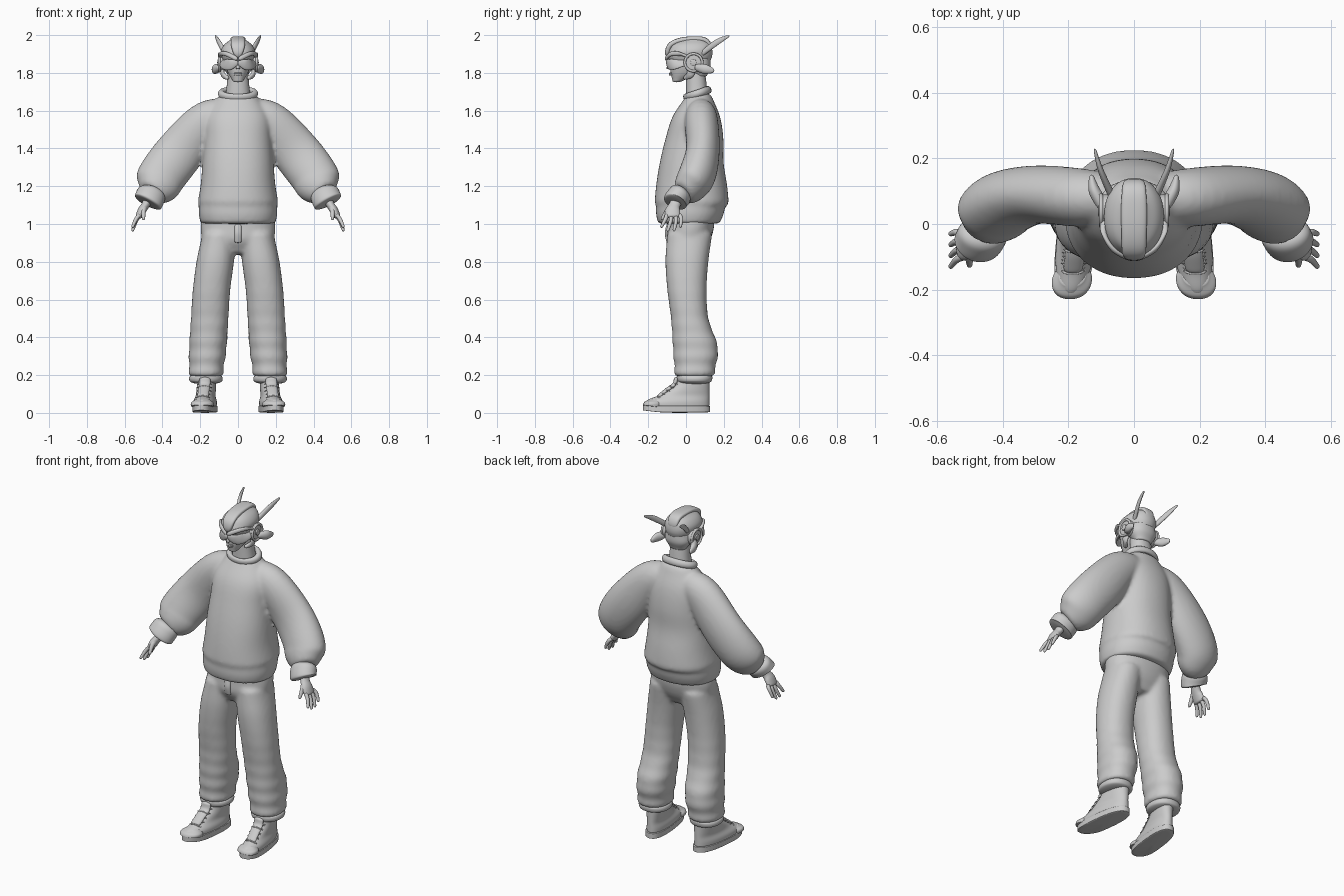
import bpy, bmesh, math
from mathutils import Vector

if "Cube" in bpy.data.objects:
    bpy.data.objects.remove(bpy.data.objects["Cube"])

clay = bpy.data.materials.new("clay_grey")
clay.use_nodes = True
clay.diffuse_color = (.6, .6, .6, 1)
clay.node_tree.nodes["Principled BSDF"].inputs["Base Color"].default_value = clay.diffuse_color

ACROSS, DEPTH, UP = Vector((1, 0, 0)), Vector((0, 1, 0)), Vector((0, 0, 1))
HEAD = Vector((0, 0, 1.8))
WRIST = Vector((.47, -.05, 1.13))
FOOT = Vector((.17, 0, 0))


def along(values, t):
    """Smooth interpolation through a list of evenly spaced values."""
    if not isinstance(values, list):
        return values
    last = len(values) - 1
    i = min(int(t * last), last - 1)
    f = t * last - i
    before, start, end, after = (values[min(max(i + k, 0), last)] for k in (-1, 0, 1, 2))
    bend = (start - end) * 3 + after - before
    curve = before * 2 - start * 5 + end * 4 - after
    return start + ((end - before) + (curve + bend * f) * f) * f * .5


def rounding(t, cap):
    """Shrinks both ends of a tube into a dome."""
    inset = max(0, 1 - min(t, 1 - t) / cap) if cap else 0
    return max(.05, math.sqrt(1 - inset * inset))


def corner(value, power):
    return math.copysign(abs(value) ** (2 / power), value)


def tube(points, wide, deep, ref=DEPTH, axis=None, power=2, sides=20, steps=16, cap=.1):
    """Rings swept along a smooth path; deep is the radius measured along ref."""
    path = [Vector(p) for p in points]
    centres = [along(path, s / steps) for s in range(steps + 1)]
    rings = []
    for s, centre in enumerate(centres):
        t = s / steps
        tangent = axis or (centres[min(s + 1, steps)] - centres[max(s - 1, 0)]).normalized()
        u = ref.cross(tangent).normalized()
        v = tangent.cross(u)
        u, v = u * along(wide, t) * rounding(t, cap), v * along(deep, t) * rounding(t, cap)
        angles = [math.tau * k / sides for k in range(sides)]
        rings.append([centre + u * corner(math.cos(a), power) + v * corner(math.sin(a), power)
                      for a in angles])
    return rings


def stack(bottom, top, width, front, back, shift=0, folds=0, power=2.2, steps=16, cap=0):
    """Level rings from half widths and front and back outlines; folds ripple the lower end."""
    centres, wide, deep = [], [], []
    for s in range(steps + 1):
        t = s / steps
        ripple = folds * math.sin(t * math.tau * 9) * (1 - t) ** 3
        near, far = along(front, t), along(back, t)
        centres.append((along(shift, t), (near + far) / 2, bottom + (top - bottom) * t))
        wide.append(along(width, t) + ripple)
        deep.append((far - near) / 2 + ripple)
    return tube(centres, wide, deep, axis=UP, power=power, sides=24, steps=steps, cap=cap)


def build(name, middle=(), paired=(), at=Vector(), warp=None, blend=0):
    """Skins the ring lists into one object; paired parts are made on both sides."""
    bm = bmesh.new()
    for rings, side in [(r, 1) for r in middle] + [(r, s) for r in paired for s in (1, -1)]:
        loops = []
        for ring in rings:
            placed = [(warp(p) if warp else p) + at for p in ring]
            loops.append([bm.verts.new((p.x * side, p.y, p.z)) for p in placed])
        for low, high in zip(loops, loops[1:]):
            for k in range(len(low)):
                bm.faces.new((low[k - 1], low[k], high[k], high[k - 1]))
        bm.faces.new(loops[0][::-1])
        bm.faces.new(loops[-1])
    bmesh.ops.recalc_face_normals(bm, faces=bm.faces)
    for face in bm.faces:
        face.smooth = True
    mesh = bpy.data.meshes.new(name)
    bm.to_mesh(mesh)
    bm.free()
    mesh.materials.append(clay)
    part = bpy.data.objects.new(name, mesh)
    bpy.context.collection.objects.link(part)
    part.modifiers.new("round", "SUBSURF").levels = 1
    if blend:
        remesh = part.modifiers.new("blend", "REMESH")
        remesh.mode, remesh.voxel_size, remesh.use_smooth_shade = "VOXEL", blend, True
        part.modifiers.new("soften", "SMOOTH").iterations = 5


def ring(name, location, rotation, scale, radius, thickness):
    bpy.ops.mesh.primitive_torus_add(location=location, rotation=rotation,
                                     major_radius=radius, minor_radius=thickness)
    part = bpy.context.object
    part.name, part.scale = name, scale
    part.data.materials.append(clay)
    bpy.ops.object.shade_smooth()


# Sweater: hem, body and sleeves blended together
hem = stack(bottom=1, top=1.1, width=[.2, .21, .21], front=[-.15, -.16, -.16], back=[.18, .2, .21])
body = stack(bottom=1.08, top=1.7, width=[.22, .2, .19, .18, .17, .09],
             front=[-.17, -.16, -.14, -.11, -.07, .01], back=[.23, .22, .2, .2, .18, .13])
sleeve = tube([(.05, .08, 1.58), (.16, .08, 1.55), (.3, .09, 1.39), (.4, .06, 1.26), (.43, .02, 1.2),
               (.46, -.02, 1.16)], wide=[.08, .11, .13, .13, .12, .07], deep=[.07, .09, .09, .1, .09, .06],
              cap=0)
build("sweater", middle=[hem, body], paired=[sleeve], blend=.011)
cuff = tube([(-.02, .04, .05), (0, 0, 0), (.01, -.01, -.02)], wide=.08, deep=.065, cap=.3)
build("sleeve_cuff", paired=[cuff], at=WRIST)
ring("collar", (0, .06, 1.69), (.33, 0, 0), (1.1, .8, 1.2), radius=.08, thickness=.017)

# Trousers: hips and legs blended together, with gathered folds near the ankle
hips = stack(bottom=.84, top=1.06, width=[.15, .19, .2, .19], front=[-.06, -.1, -.1, -.1],
             back=[.09, .13, .15, .15])
leg = stack(bottom=.19, top=.96, width=[.09, .1, .1, .1, .1, .09], shift=[.17, .16, .15, .14, .12, .1],
            front=[-.06, -.07, -.08, -.1, -.11, -.1], back=[.15, .17, .12, .11, .12, .14],
            folds=.005, steps=48)
build("trousers", middle=[hips], paired=[leg], blend=.011)
build("trouser_cuff", paired=[stack(bottom=.15, top=.21, width=[.08, .09, .08], front=[-.04, -.05, -.05],
                                    back=[.13, .14, .14], cap=.3)], at=FOOT)
build("fly_flap", middle=[tube([(0, -.09, 1), (0, -.1, .95), (0, -.09, .9)], wide=.02, deep=.012)])


# Shoes, turned out slightly with raised toes
def splay(p):
    return Vector((p.x - p.y * .11, p.y, p.z + max(0, -p.y - .15) * .12))


sole = stack(bottom=0, top=.04, width=.062, front=-.23, back=.13, power=2.5, cap=.02)
upper = stack(bottom=.03, top=.18, width=[.06, .06, .05, .05, .05, .05],
              front=[-.22, -.21, -.15, -.1, -.06, -.05], back=.125)
toe = stack(bottom=.03, top=.07, width=[.06, .06, .04], front=[-.23, -.22, -.19], back=-.12)
tongue = tube([(0, -.15, .08), (0, -.1, .12), (0, -.06, .15), (0, -.05, .19)], wide=.013, deep=.03, ref=ACROSS)
laces = []
for row in range(5):
    y, z = -.15 + row * .022, .09 + row * .018
    for lean in (-.006, .006):
        arch = [(side * .04, y + side * lean + side * side * .015, z - side * side * .012)
                for side in (-1, -.5, 0, .5, 1)]
        laces.append(tube(arch, wide=.005, deep=.005, sides=6, steps=6))
for name, parts in (("shoe_sole", [sole]), ("shoe_upper", [upper]), ("toe_cap", [toe]),
                    ("shoe_tongue", [tongue]), ("shoe_laces", laces)):
    build(name, paired=parts, at=FOOT, warp=splay)

# Hands: palm, four fingers and a thumb
digits = [tube([(0, .01, .01), (.02, -.01, -.03), (.04, -.02, -.06), (.06, -.02, -.1)],
               wide=[.025, .022, .022, .017], deep=[.03, .03, .04, .04])]
for finger, length in enumerate((.05, .07, .07, .05)):
    y, fan = -.05 + finger * .022, (finger - 1.5) * .006
    digits.append(tube([(.05, y, -.08), (.07, y + fan, -.08 - length * .5), (.09, y + fan * 2 - .015, -.1 - length)],
                       wide=[.012, .011, .008], deep=[.012, .011, .008], sides=10))
digits.append(tube([(.02, -.02, -.03), (.03, -.05, -.06), (.03, -.08, -.11)],
                   wide=[.016, .014, .008], deep=[.016, .014, .008], sides=10))
build("hand", paired=digits, at=WRIST)

# Neck and face
build("neck", middle=[stack(bottom=-.16, top=.03, width=[.07, .06, .055], front=0, back=[.12, .11, .1])], at=HEAD)
build("face", middle=[stack(bottom=-.05, top=.12, width=[.025, .05, .065, .07, .07],
                            front=[-.07, -.08, -.085, -.085, -.08], back=[-.03, .06, .1, .11, .11])], at=HEAD)
build("nose", middle=[tube([(0, -.08, .07), (0, -.09, .04), (0, -.09, .02)], wide=[.008, .01, .014],
                           deep=.012, ref=ACROSS)], at=HEAD)
lips = [tube([(-.02, -.076, z), (0, -.085, z), (.02, -.076, z)], wide=.005, deep=.005) for z in (-.01, -.003)]
build("lips", middle=lips, at=HEAD)

# Helmet shell, crest, brow and visor
shell = stack(bottom=.06, top=.185, width=[.08, .09, .09, .07, .03], front=[-.09, -.1, -.09, -.07, -.01],
              back=[.13, .14, .14, .13, .09])
nape = stack(bottom=-.02, top=.08, width=[.05, .08, .08], front=[.04, 0, -.02], back=[.11, .13, .13])
build("helmet", middle=[shell, nape], at=HEAD)
crest = tube([(0, -.1, .08), (0, -.09, .14), (0, -.04, .17), (0, .04, .18), (0, .11, .17), (0, .13, .11)],
             wide=.014, deep=[.02, .036, .038, .04, .036, .03], ref=ACROSS, power=3)
build("helmet_crest", middle=[crest], at=HEAD)
brow = tube([(0, -.11, .07), (.06, -.08, .1), (.09, -.03, .1), (.09, .02, .08)], wide=.012, deep=.008)
visor = tube([(0, -.1, .06), (.04, -.09, .045), (.07, -.06, .045), (.09, .01, .055)],
             wide=[.014, .028, .028, .016], deep=.008)
build("helmet_brow", paired=[brow], at=HEAD)
build("visor", paired=[visor], at=HEAD)

# Ear pods with rings, jaw guards, rear fins and antennae
pod = tube([(.07, .04, .055), (.1, .04, .055)], wide=.05, deep=.05, cap=.05)
hub = tube([(.09, .04, .055), (.11, .04, .055)], wide=.017, deep=.017, cap=.2)
jaw = tube([(.08, .03, .02), (.08, .02, -.01), (.05, -.01, -.03)], wide=[.024, .02, .008], deep=.011, ref=ACROSS)
fin = tube([(.09, .05, .03), (.12, .1, .02), (.13, .15, .01)], wide=[.018, .018, .006], deep=[.016, .026, .01], ref=UP)
antenna = tube([(.06, .07, .09), (.1, .16, .16), (.12, .23, .197)], wide=[.012, .009, .004],
               deep=[.013, .016, .006], ref=UP)
for name, parts in (("ear_pod", [pod, hub]), ("jaw_guard", [jaw]), ("ear_fin", [fin]), ("antenna", [antenna])):
    build(name, paired=parts, at=HEAD)
for x in (-.1, .1):
    ring("ear_ring", (x, .04, 1.855), (0, math.pi / 2, 0), (1, 1, 1), radius=.046, thickness=.007)
